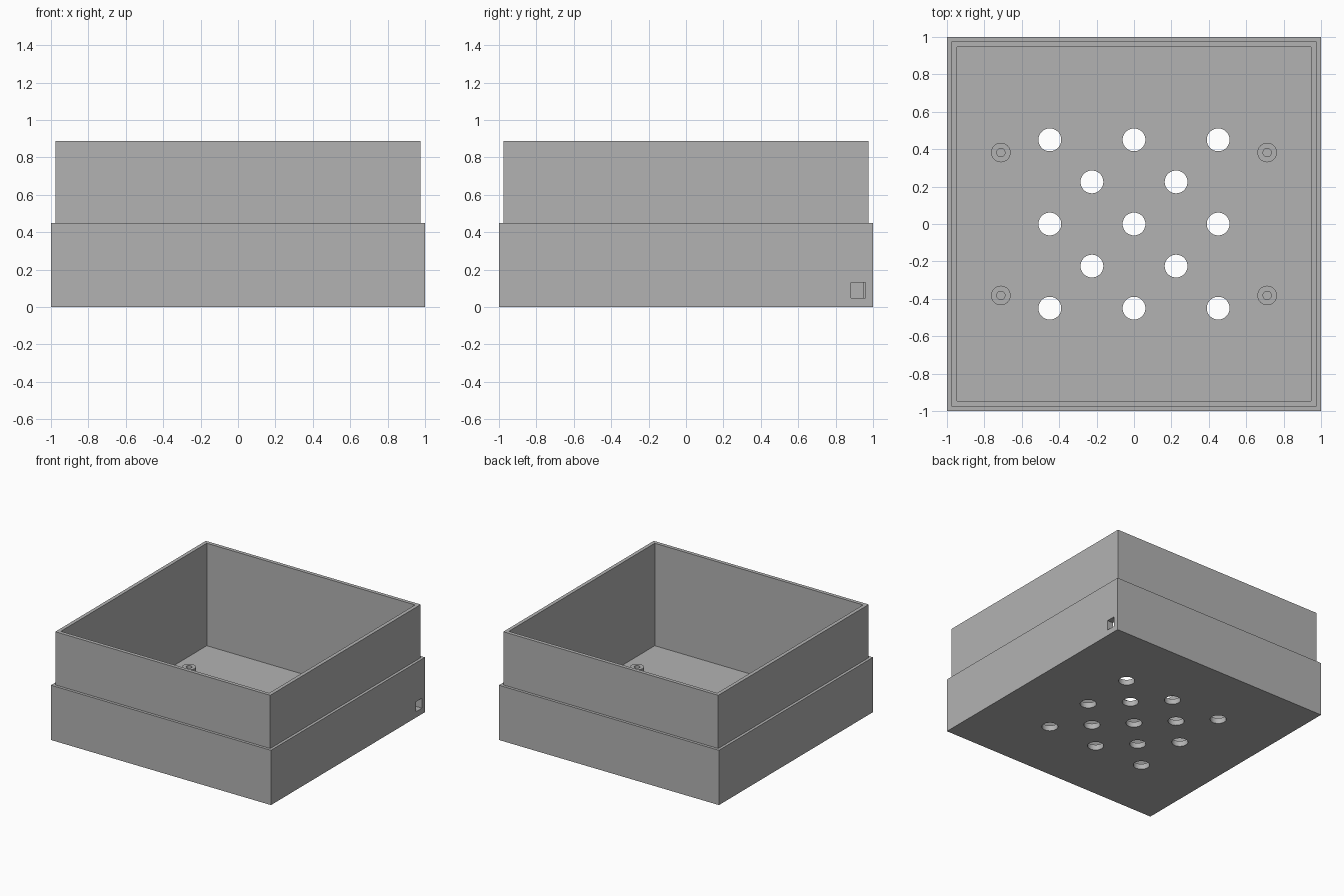
import bpy, bmesh
from mathutils import Matrix, Vector

cube = bpy.data.objects.get("Cube")
if cube:
    bpy.data.objects.remove(cube, do_unlink=True)

FLOOR = 0.045
POST_TOP = 0.15

grey = bpy.data.materials.new("plain grey")
grey.use_nodes = True
colour = (0.45, 0.45, 0.45, 1)
grey.diffuse_color = colour
grey.node_tree.nodes["Principled BSDF"].inputs["Base Color"].default_value = colour


def make_object(name, bm):
    bmesh.ops.recalc_face_normals(bm, faces=bm.faces)
    mesh = bpy.data.meshes.new(name)
    bm.to_mesh(mesh)
    bm.free()
    mesh.materials.append(grey)
    ob = bpy.data.objects.new(name, mesh)
    bpy.context.collection.objects.link(ob)
    return ob


def activate(ob):
    bpy.ops.object.select_all(action='DESELECT')
    ob.select_set(True)
    bpy.context.view_layer.objects.active = ob


def loft(name, rings, cap_start=True, closed=False):
    """Join rings of points into a skin, capped at the ends or closed on itself."""
    bm = bmesh.new()
    loops = [[bm.verts.new(p) for p in ring] for ring in rings]
    pairs = list(zip(loops, loops[1:]))
    if closed:
        pairs.append((loops[-1], loops[0]))
    for a, b in pairs:
        n = len(a)
        for i in range(n):
            j = (i + 1) % n
            bm.faces.new((a[i], a[j], b[j], b[i]))
    if not closed:
        bm.faces.new(loops[0])
        bm.faces.new(loops[-1])
    return make_object(name, bm)


def square(half, z):
    return [(sx * half, sy * half, z) for sx, sy in ((-1, -1), (1, -1), (1, 1), (-1, 1))]


def circle(centre, radius, z, sides=48):
    arm = Vector((radius, 0, 0))
    base = Vector((centre[0], centre[1], z))
    return [base + Matrix.Rotation(6.283185 * i / sides, 3, 'Z') @ arm for i in range(sides)]


# Open box with a stepped outer wall
profile = [(1, 0), (1, 0.45), (0.977, 0.45), (0.977, 0.887), (0.947, 0.887), (0.947, FLOOR)]
box = loft("stepped_box", [square(h, z) for h, z in profile])

# Cutters: checkered vent holes and the cable port
bm = bmesh.new()
pitch = 0.225
for i in range(-2, 3):
    for j in range(-2, 3):
        if i % 2 == j % 2:
            bmesh.ops.create_cone(bm, cap_ends=True, segments=48, radius1=0.061, radius2=0.061,
                                  depth=0.3, matrix=Matrix.Translation((i * pitch, j * pitch, 0)))
bmesh.ops.create_cube(bm, size=1, matrix=Matrix.Translation((0.99, 0.92, 0.089))
                      @ Matrix.Diagonal((0.1, 0.078, 0.082, 1)))
cutter = make_object("hole_cutter", bm)
cutter.hide_render = True

mod = box.modifiers.new("holes", 'BOOLEAN')
mod.operation = 'DIFFERENCE'
mod.solver = 'EXACT'
mod.object = cutter
activate(box)
bpy.ops.object.modifier_apply(modifier=mod.name)
bpy.data.objects.remove(cutter, do_unlink=True)
bpy.ops.object.shade_smooth_by_angle()

# Four hollow screw posts standing on the floor
for x, side in ((-0.712, "right"), (0.712, "left")):
    for y, end in ((-0.382, "front"), (0.382, "back")):
        tube = [(0.052, FLOOR), (0.052, POST_TOP), (0.022, POST_TOP), (0.022, FLOOR)]
        post = loft(f"{end}_{side}_screw_post",
                    [circle((x, y), r, z) for r, z in tube], closed=True)
        activate(post)
        bpy.ops.object.shade_smooth_by_angle()
